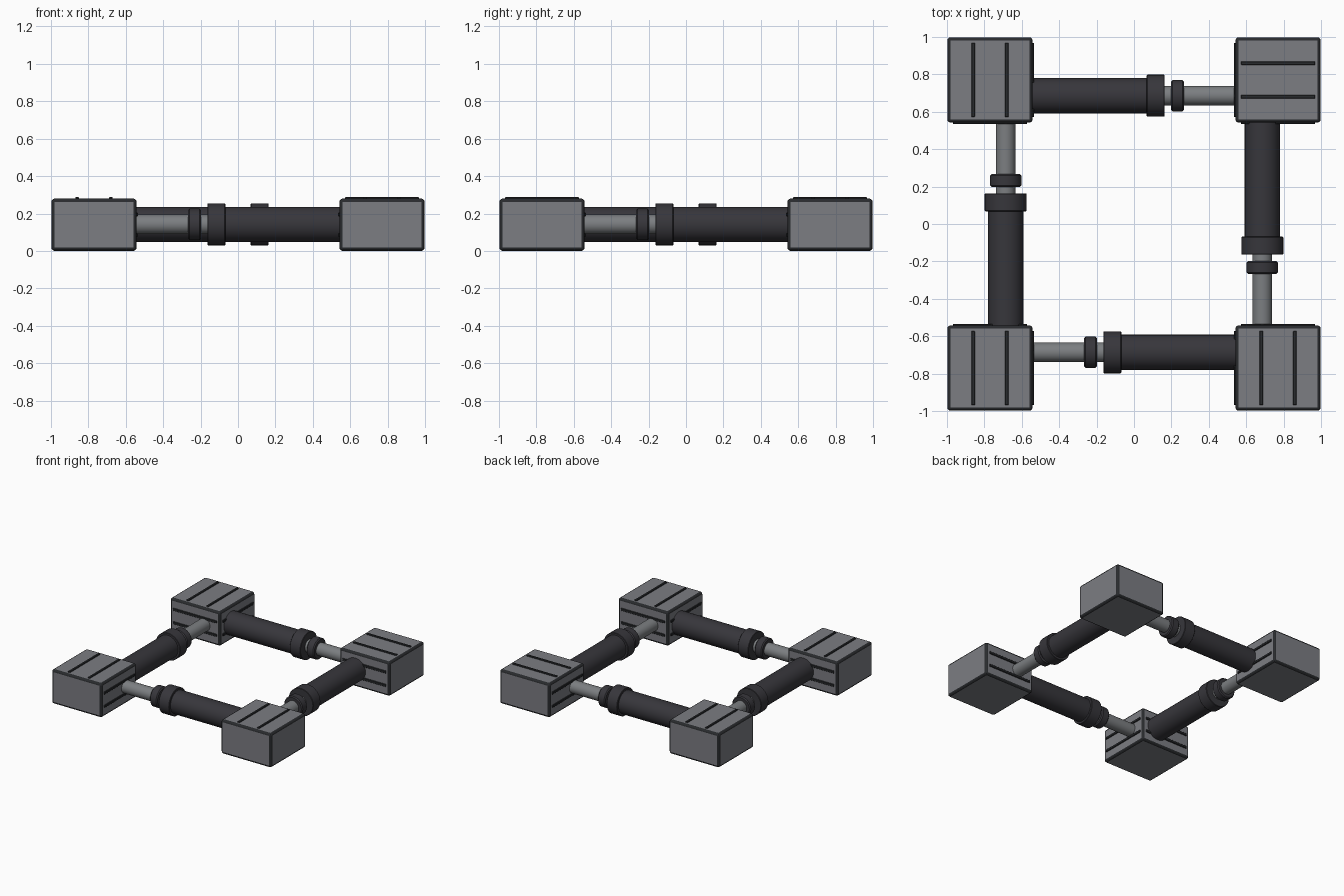
import bpy, bmesh, math
from mathutils import Matrix, Vector

if "Cube" in bpy.data.objects:
    bpy.data.objects.remove(bpy.data.objects["Cube"])


def material(name, rgb):
    m = bpy.data.materials.new(name)
    m.diffuse_color = (*rgb, 1)
    m.use_nodes = True
    m.node_tree.nodes["Principled BSDF"].inputs["Base Color"].default_value = m.diffuse_color
    return m


PANEL = material("grey panel", (0.20, 0.205, 0.225))
TRIM = material("dark trim", (0.022, 0.024, 0.027))
BARREL = material("charcoal barrel", (0.038, 0.037, 0.044))
ROD = material("steel rod", (0.20, 0.21, 0.22))

C, HALF, TOP, MID = 0.77, 0.228, 0.28, 0.142   # block centre, half width, height, axis height
AXIS = 0.686                                   # distance of the cylinders from the middle


def finish(bm, name, mats, matrix=Matrix()):
    me = bpy.data.meshes.new(name)
    bm.to_mesh(me)
    bm.free()
    me.transform(matrix)
    for m in mats:
        me.materials.append(m)
    ob = bpy.data.objects.new(name, me)
    bpy.context.collection.objects.link(ob)
    return ob


def box(name, size, loc, mats, bevel, segments=1, turn=Matrix()):
    bm = bmesh.new()
    bmesh.ops.create_cube(bm, size=1, matrix=Matrix.Diagonal((*size, 1)))
    bmesh.ops.bevel(bm, geom=bm.edges[:], offset=bevel, segments=segments,
                    profile=0.5, affect='EDGES', material=len(mats) - 1)
    return finish(bm, name, mats, turn @ Matrix.Translation(loc))


def lathe(name, profile, mat, turn):
    """Spin (x, radius) points about the cylinder axis, which runs along x."""
    bm = bmesh.new()
    n = 32
    rings = [[bm.verts.new((x, r * math.cos(2 * math.pi * i / n), r * math.sin(2 * math.pi * i / n)))
              for i in range(n)] for x, r in profile]
    for a, b in zip(rings, rings[1:]):
        for i in range(n):
            bm.faces.new((a[i], a[(i + 1) % n], b[(i + 1) % n], b[i]))
    bm.faces.new(rings[0])
    bm.faces.new(rings[-1])
    bmesh.ops.recalc_face_normals(bm, faces=bm.faces[:])
    ob = finish(bm, name, [mat], turn @ Matrix.Translation((0, -AXIS, MID)))
    bpy.ops.object.select_all(action='DESELECT')
    ob.select_set(True)
    bpy.context.view_layer.objects.active = ob
    bpy.ops.object.shade_smooth_by_angle(angle=math.radians(35))


def capsule(x0, x1, r, b):
    return [(x0, r - b), (x0 + b, r), (x1 - b, r), (x1, r - b)]


for k in range(4):
    turn = Matrix.Rotation(k * math.pi / 2, 4, 'Z')

    # Corner block with dark rounded edges
    box("corner_block", (2 * HALF, 2 * HALF, TOP), (-C, -C, TOP / 2), [PANEL, TRIM], 0.018, 3, turn)

    # Ribs on top, lying along x on the back right block only
    along_x = k == 2
    corner = turn @ Vector((-C, -C, 0))
    for s in (-0.09, 0.09):
        size = (0.396, 0.02, 0.016) if along_x else (0.02, 0.396, 0.016)
        off = (0, s, TOP) if along_x else (s, 0, TOP)
        box("top_rib", size, corner + Vector(off), [TRIM], 0.003)

    # Ribs on the two inward faces
    for z in (0.085, 0.195):
        box("inner_rib", (0.016, 0.396, 0.02), (-C + HALF, -C, z), [TRIM], 0.003, 1, turn)
        box("inner_rib", (0.396, 0.016, 0.02), (-C, -C + HALF, z), [TRIM], 0.003, 1, turn)

    # Piston between two blocks
    lathe("piston_rod", [(-0.56, 0.052), (-0.1, 0.052)], ROD, turn)
    lathe("rod_ring", capsule(-0.266, -0.198, 0.084, 0.008), BARREL, turn)
    lathe("barrel_collar", capsule(-0.164, -0.068, 0.112, 0.003), BARREL, turn)
    lathe("barrel", [(-0.1, 0.094), (0.56, 0.094)], BARREL, turn)
